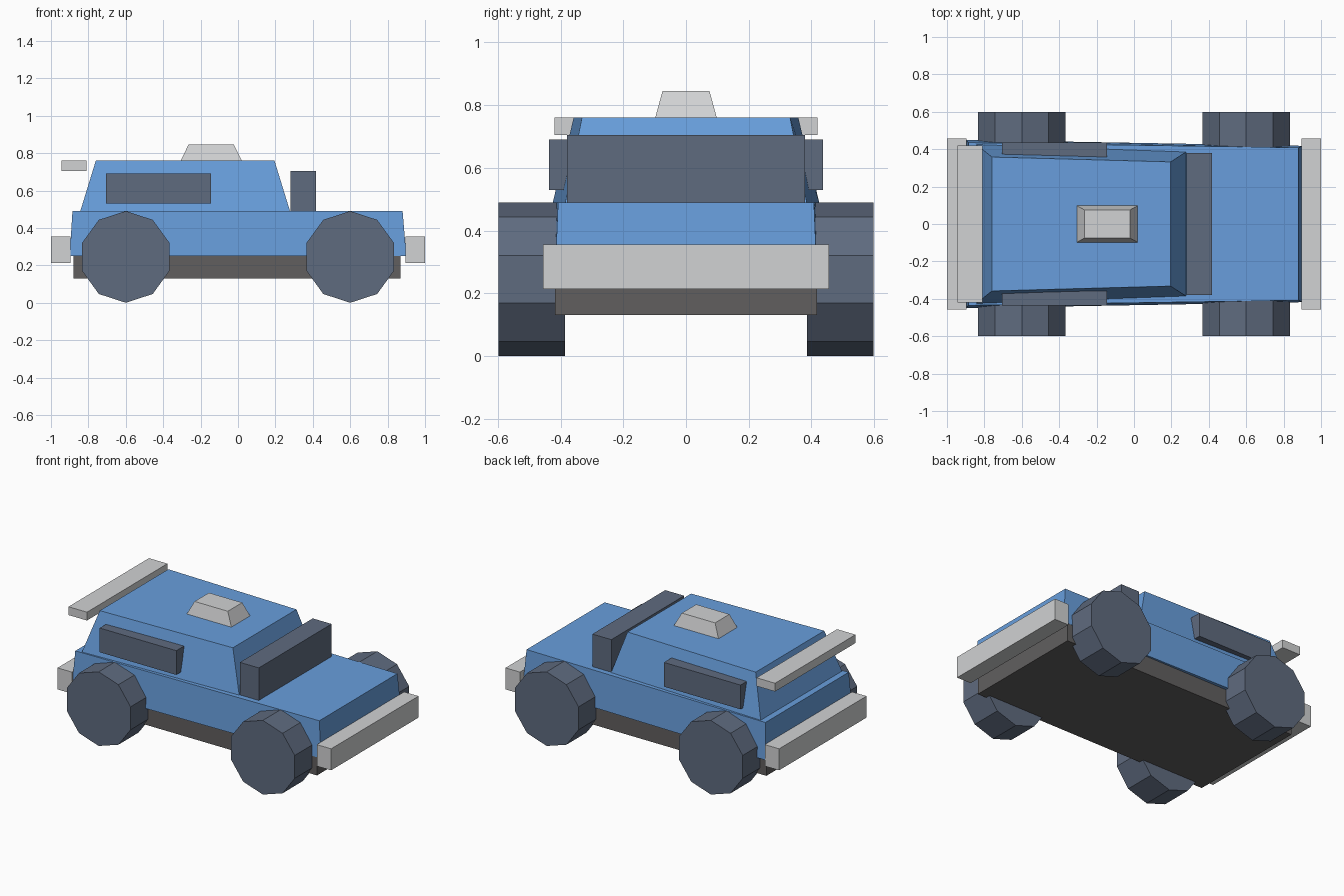
import bpy, bmesh
from math import pi
from mathutils import Matrix

cube = bpy.data.objects.get("Cube")
if cube:
    bpy.data.objects.remove(cube, do_unlink=True)


def material(name, srgb):
    """Flat material from a display colour, stored as linear values."""
    colour = [((c / 255 + 0.055) / 1.055) ** 2.4 for c in srgb] + [1]
    mat = bpy.data.materials.new(name)
    mat.use_nodes = True
    mat.diffuse_color = colour
    mat.node_tree.nodes["Principled BSDF"].inputs["Base Color"].default_value = colour
    return mat


BLUE = material("blue paint", (104, 158, 220))
SLATE = material("slate rubber and glass", (95, 107, 127))
SILVER = material("light grey trim", (209, 210, 211))
CHARCOAL = material("dark grey chassis", (97, 95, 95))


def add_object(name, bm, mat):
    bmesh.ops.recalc_face_normals(bm, faces=bm.faces)
    mesh = bpy.data.meshes.new(name)
    bm.to_mesh(mesh)
    bm.free()
    mesh.materials.append(mat)
    obj = bpy.data.objects.new(name, mesh)
    bpy.context.collection.objects.link(obj)
    return obj


def block(name, mat, x, y, z):
    """Box given by its (low, high) range on each axis."""
    bm = bmesh.new()
    bmesh.ops.create_cube(bm, size=1)
    for v in bm.verts:
        v.co = [r[0] if c < 0 else r[1] for c, r in zip(v.co, (x, y, z))]
    return add_object(name, bm, mat)


def tapered(name, mat, z, bottom, top):
    """Tapered block; each level is (x low, x high, half width low, half width high)."""
    bm = bmesh.new()
    bmesh.ops.create_cube(bm, size=1)
    for v in bm.verts:
        level, height = (bottom, z[0]) if v.co.z < 0 else (top, z[1])
        end = 0 if v.co.x < 0 else 1
        side = -1 if v.co.y < 0 else 1
        v.co = (level[end], side * level[2 + end], height)
    return add_object(name, bm, mat)


# Chassis, body and cabin
block("chassis", CHARCOAL, (-0.88, 0.87), (-0.418, 0.418), (0.13, 0.26))
tapered("body", BLUE, (0.25, 0.49), (-0.90, 0.90, 0.45, 0.418), (-0.885, 0.88, 0.435, 0.408))
tapered("cabin", BLUE, (0.49, 0.76), (-0.843, 0.278, 0.425, 0.385), (-0.76, 0.195, 0.358, 0.332))

# Glass
block("windscreen", SLATE, (0.28, 0.418), (-0.38, 0.38), (0.48, 0.705))
for side, name in ((-1, "front_window"), (1, "back_window")):
    block(name, SLATE, (-0.705, -0.145), sorted((side * 0.357, side * 0.437)), (0.53, 0.69))

# Roof light, spoiler and bumpers
tapered("roof_light", SILVER, (0.76, 0.845), (-0.306, 0.02, 0.098, 0.098), (-0.265, -0.022, 0.075, 0.075))
block("spoiler", SILVER, (-0.945, -0.81), (-0.42, 0.42), (0.705, 0.76))
for side, name in ((-1, "right_bumper"), (1, "left_bumper")):
    block(name, SILVER, sorted((side * 0.895, side)), (-0.456, 0.456), (0.213, 0.355))

# Ten-sided wheels with a corner at the top and bottom
RADIUS, WIDTH = 0.245, 0.211
for sx, x_name in ((-1, "right"), (1, "left")):
    for sy, y_name in ((-1, "front"), (1, "back")):
        bm = bmesh.new()
        bmesh.ops.create_cone(bm, cap_ends=True, segments=10, radius1=RADIUS, radius2=RADIUS, depth=WIDTH)
        top = max(bm.verts, key=lambda v: v.co.x)
        # Put a known corner on the x axis, then swing that axis upright
        turn = Matrix.Rotation(-top.co.to_2d().angle_signed((1, 0)) if top.co.y else 0, 4, "Z")
        place = Matrix.Translation((sx * 0.6, sy * 0.492, RADIUS))
        upright = Matrix.Rotation(-pi / 2, 4, "Y") @ Matrix.Rotation(pi / 2, 4, "X")
        bmesh.ops.transform(bm, matrix=place @ upright @ turn, verts=bm.verts)
        add_object(f"{y_name}_{x_name}_wheel", bm, SLATE)
